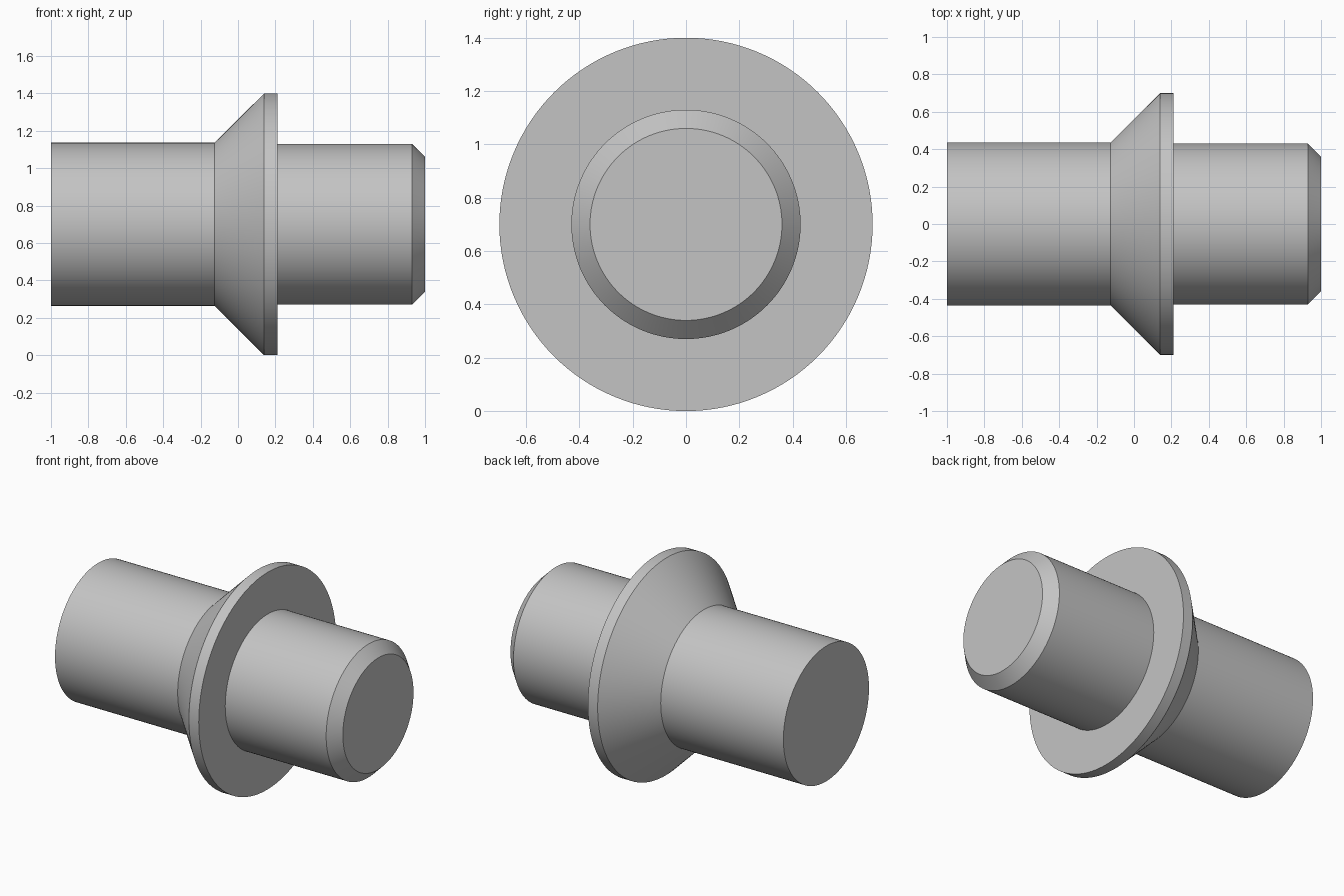
import bpy
import bmesh
import math

cube = bpy.data.objects.get("Cube")
if cube:
    bpy.data.objects.remove(cube)

SIDES = 128
AXIS_Z = 0.70

# Single grey metal
metal = bpy.data.materials.new("grey_metal")
metal.use_nodes = True
grey = (0.55, 0.55, 0.55, 1)
metal.diffuse_color = grey
metal.node_tree.nodes["Principled BSDF"].inputs["Base Color"].default_value = grey

# Stepped profile along x: (position, radius)
profile = [
    (-1.0, 0.436), (-0.125, 0.436),   # long shank
    (0.14, 0.70), (0.21, 0.70),       # conical flange and its rim
    (0.21, 0.43), (0.93, 0.43),       # short shank
    (1.0, 0.36),                      # chamfered tip
]


def lathe(name, points):
    """Turn a profile around the x axis, with flat end caps."""
    bm = bmesh.new()
    rings = []
    for x, r in points:
        angles = [2 * math.pi * i / SIDES for i in range(SIDES)]
        rings.append([bm.verts.new((x, r * math.cos(a), r * math.sin(a))) for a in angles])
    for a, b in zip(rings, rings[1:]):
        for i in range(SIDES):
            j = (i + 1) % SIDES
            bm.faces.new((a[i], a[j], b[j], b[i]))
    bm.faces.new(rings[0])
    bm.faces.new(rings[-1])
    bmesh.ops.recalc_face_normals(bm, faces=bm.faces)
    mesh = bpy.data.meshes.new(name)
    bm.to_mesh(mesh)
    bm.free()
    obj = bpy.data.objects.new(name, mesh)
    bpy.context.collection.objects.link(obj)
    return obj


pin = lathe("flanged_pin", profile)
pin.location.z = AXIS_Z
pin.data.materials.append(metal)

# Smooth round walls, sharp steps
bpy.ops.object.select_all(action="DESELECT")
pin.select_set(True)
bpy.context.view_layer.objects.active = pin
bpy.ops.object.shade_smooth_by_angle(angle=math.radians(30))
